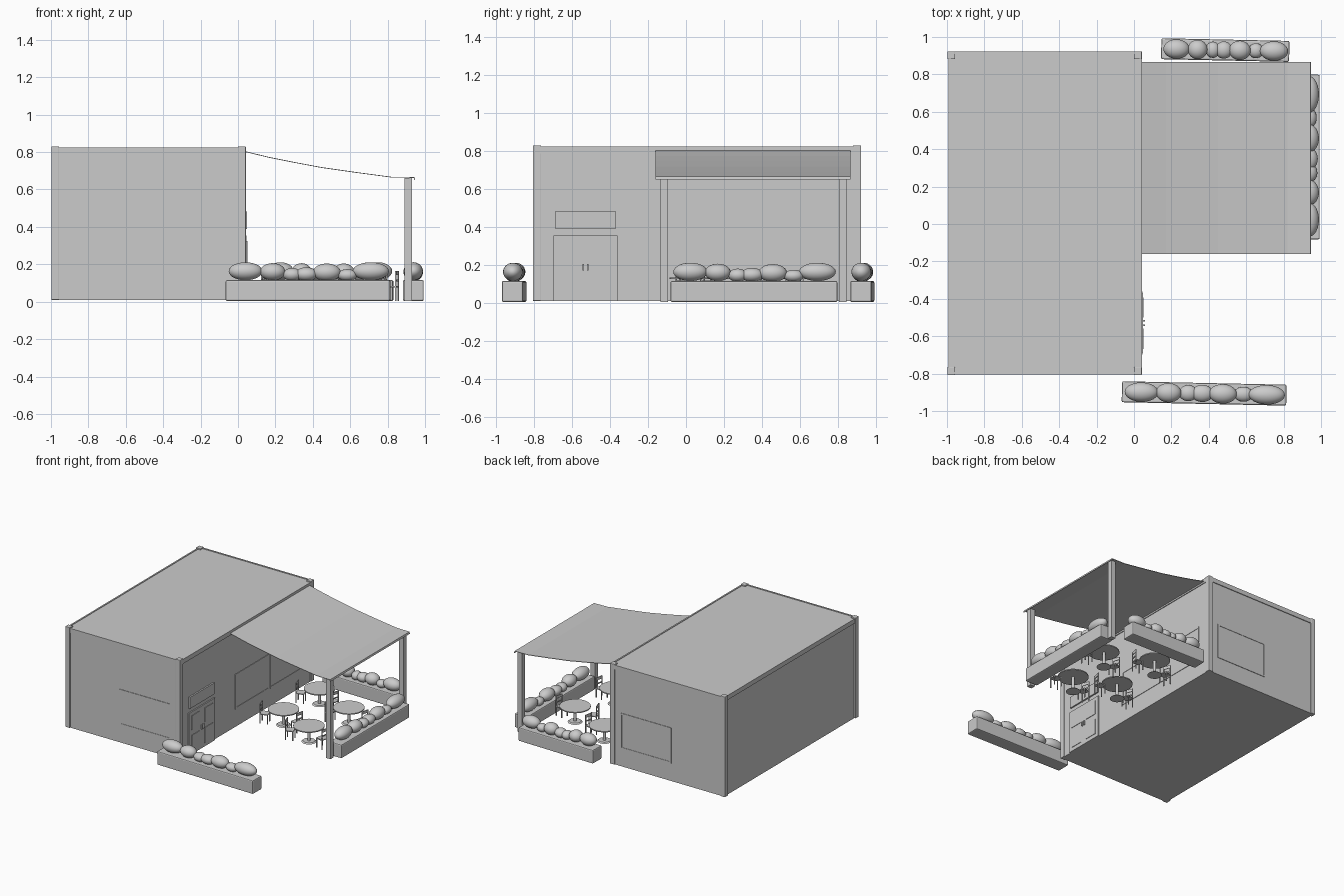
import bpy, bmesh, math
from mathutils import Matrix, Vector

if "Cube" in bpy.data.objects:
    bpy.data.objects.remove(bpy.data.objects["Cube"])


def add_mesh(name, bm, mat=None, smooth=False):
    me = bpy.data.meshes.new(name)
    if mat:
        bm.transform(mat)
    bmesh.ops.recalc_face_normals(bm, faces=bm.faces)
    for f in bm.faces:
        f.smooth = smooth
    bm.to_mesh(me)
    bm.free()
    ob = bpy.data.objects.new(name, me)
    bpy.context.collection.objects.link(ob)
    return ob


def put_box(bm, x0, x1, y0, y1, z0, z1):
    m = Matrix.Translation(((x0 + x1) / 2, (y0 + y1) / 2, (z0 + z1) / 2))
    m = m @ Matrix.Diagonal((x1 - x0, y1 - y0, z1 - z0, 1))
    bmesh.ops.create_cube(bm, size=1, matrix=m)


def boxes(name, items, mat=None, bevel=0):
    bm = bmesh.new()
    for it in items:
        put_box(bm, *it)
    if bevel:
        bmesh.ops.bevel(bm, geom=bm.edges[:], offset=bevel, segments=2,
                        affect='EDGES', profile=0.5)
    return add_mesh(name, bm, mat)


def put_cyl(bm, r0, r1, z0, z1, n=24):
    bmesh.ops.create_cone(bm, cap_ends=True, segments=n, radius1=r0, radius2=r1,
                          depth=z1 - z0, matrix=Matrix.Translation((0, 0, (z0 + z1) / 2)))


# Building body with a top trim band and corner posts
X0, X1, Y0, Y1 = -0.985, 0.036, -0.798, 0.915
boxes("building_walls", [(X0, X1, Y0, Y1, 0.01, 0.82)])
e = 0.006
boxes("roof_trim", [(X0 - e, X1 + e, Y0 - e, Y0 + e, 0.787, 0.824),
                    (X0 - e, X1 + e, Y1 - e, Y1 + e, 0.787, 0.824),
                    (X0 - e, X0 + e, Y0 - e, Y1 + e, 0.787, 0.824),
                    (X1 - e, X1 + e, Y0 - e, Y1 + e, 0.787, 0.824)])
for x in (-0.977, 0.021):
    for y in (-0.786, 0.902):
        boxes("corner_post", [(x - .021, x + .021, y - .021, y + .021, 0.01, 0.83)], bevel=0.003)


# Thin framed windows, modelled in a wall plane: local x along wall, -y outward
def window(name, w, z0, z1, mat):
    h, t, d = w / 2, 0.012, 0.004
    boxes(name + "_frame", [(-h, h, -d, d, z1 - t, z1), (-h, h, -d, d, z0, z0 + t),
                            (-h, -h + t, -d, d, z0 + t, z1 - t), (h - t, h, -d, d, z0 + t, z1 - t)], mat)
    boxes(name + "_glass", [(-h + t, h - t, -0.001, d, z0 + t, z1 - t)], mat)


def on_right(y):
    return Matrix.Translation((X1, y, 0)) @ Matrix.Rotation(math.pi / 2, 4, 'Z')


window("front_window", 0.46, 0.155, 0.445, Matrix.Translation((-0.28, Y0, 0)))
window("back_window", 0.46, 0.155, 0.445,
       Matrix.Translation((-0.28, Y1, 0)) @ Matrix.Rotation(math.pi, 4, 'Z'))
for y in (0.13, 0.58):
    window("side_window", 0.44, 0.155, 0.44, on_right(y))

# Double door with raised panels and handles, transom above
D = on_right(-0.53)
boxes("door", [(-.168, .168, -.010, .004, 0.01, 0.355)], D)
panels, handles = [], []
for s in (-1, 1):
    for z0, z1 in ((0.04, 0.165), (0.21, 0.325)):
        a, b = sorted((s * 0.03, s * 0.138))
        panels.append((a, b, -.014, -.008, z0, z1))
    a, b = sorted((s * 0.008, s * 0.016))
    handles.append((a, b, -.022, -.008, 0.17, 0.205))
boxes("door_panels", panels, D)
boxes("door_handles", handles, D)
boxes("transom_panel", [(-.158, .158, -.012, .004, 0.39, 0.483)], D)

# Sagging canopy swept along y
prof = [(0.036, 0.803), (0.17, 0.771), (0.30, 0.745), (0.45, 0.717), (0.64, 0.690),
        (0.82, 0.666), (0.942, 0.664), (0.945, 0.65)]
bm = bmesh.new()
rows = [[bm.verts.new((x, y, z)) for x, z in prof] for y in (-0.16, 0.867)]
for i in range(len(prof) - 1):
    bm.faces.new((rows[0][i], rows[0][i + 1], rows[1][i + 1], rows[1][i]))
canopy = add_mesh("canopy", bm)
sol = canopy.modifiers.new("thickness", 'SOLIDIFY')
sol.thickness = 0.004
sol.offset = 0
for y in (-0.115, 0.826):
    boxes("canopy_post", [(0.89, 0.931, y - .02, y + .02, 0.003, 0.662)])

# Planters with rounded shrubs: (offset along, half length, centre height, half height)
SHRUBS = [(-.335, .09, .163, .048), (-.19, .068, .16, .046), (-.085, .05, .145, .035),
          (-.01, .06, .147, .037), (.10, .075, .157, .047), (.21, .052, .142, .032),
          (.335, .097, .163, .048)]


def planter(name, cx, cy, length, angle):
    m = Matrix.Translation((cx, cy, 0)) @ Matrix.Rotation(math.radians(angle), 4, 'Z')
    h, k = length / 2, length / 0.88
    boxes(name + "_planter", [(-h, h, -.056, .056, 0.004, 0.115)], m, bevel=0.008)
    bm = bmesh.new()
    for u, r, z, hz in SHRUBS:
        s = Matrix.Translation((u * k, 0, z)) @ Matrix.Diagonal((r * k, 0.052 * min(1, hz / .042), hz, 1))
        bmesh.ops.create_uvsphere(bm, u_segments=24, v_segments=14, radius=1, matrix=s)
    add_mesh(name + "_shrubs", bm, m, smooth=True)


planter("front", 0.375, -0.906, 0.88, -1.2)
planter("back", 0.488, 0.93, 0.685, -1.2)
planter("side", 0.937, 0.358, 0.88, 90)


# Round pedestal tables, each with a facing pair of chairs
def table(x, y):
    bm = bmesh.new()
    put_cyl(bm, .116, .116, .126, .134, 32)
    put_cyl(bm, .011, .011, .01, .127, 12)
    put_cyl(bm, .055, .045, 0.003, .012, 20)
    add_mesh("table", bm, Matrix.Translation((x, y, 0)))


def chair(x, y, angle):
    m = Matrix.Translation((x, y, 0)) @ Matrix.Rotation(math.radians(angle), 4, 'Z')
    w = 0.032
    items = [(-w, w, -w, w, .076, .083)]
    for sy in (-1, 1):
        a, b = sorted((sy * w, sy * (w - .007)))
        items.append((-w, -w + .007, a, b, .003, .077))
        items.append((w - .007, w, a, b, .003, .165))
    items.append((w - .006, w - .001, -w, w, .142, .165))
    items.append((w - .006, w - .001, -w, w, .108, .118))
    boxes("chair", items, m)


for x, y in ((.30, .16), (.31, .61), (.62, .03), (.68, .46)):
    table(x, y)
    for a in (198, -12):
        d = math.radians(a)
        chair(x + 0.145 * math.cos(d), y + 0.145 * math.sin(d), a)
